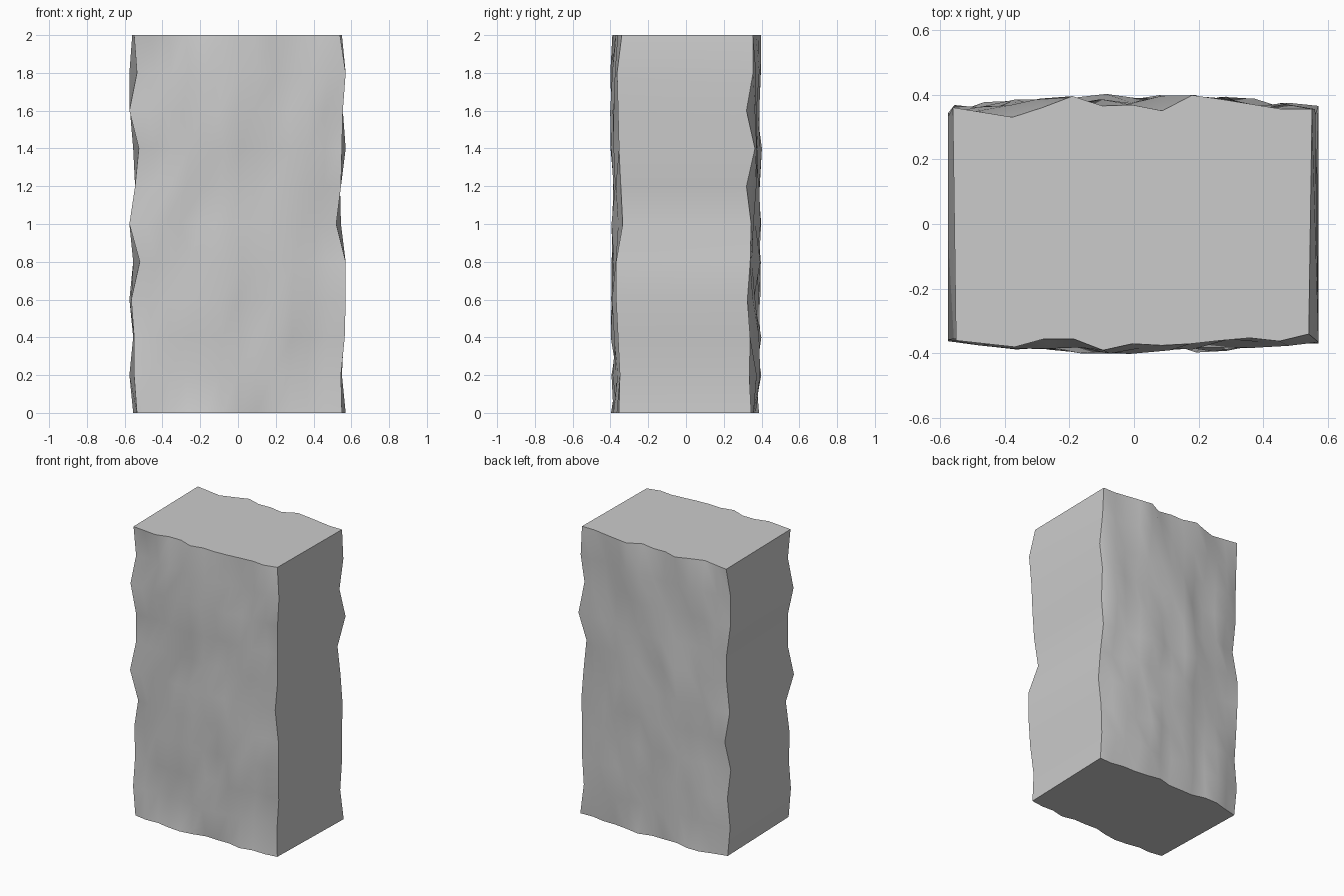
import bpy, bmesh, random

if "Cube" in bpy.data.objects:
    bpy.data.objects.remove(bpy.data.objects["Cube"])

random.seed(4)
ROWS, COLS = 11, 13

# Ragged corner edges, one value per 0.2 of height from the ground up
front_left = [-.535, -.55, -.55, -.565, -.52, -.575, -.545, -.525, -.575, -.535, -.55]
front_right = [.55, .545, .565, .57, .57, .52, .545, .55, .555, .57, .54]
back_left = [-.555, -.575, -.555, -.575, -.555, -.575, -.545, -.555, -.572, -.575, -.56]
back_right = [.57, .55, .56, .57, .565, .545, .54, .57, .555, .56, .55]
right_front_y = [.355, .35, .36, .37, .37, .335, .345, .355, .36, .365, .34]
right_back_y = [.345, .335, .34, .325, .34, .345, .32, .365, .32, .355, .355]
# Top rim depth of both rough faces, left to right
front_rim = [.36, .37, .38, .355, .355, .39, .37, .375, .37, .36, .352, .362, .34]
back_rim = [.36, .345, .33, .36, .395, .365, .368, .35, .398, .385, .37, .355, .355]

bm = bmesh.new()


def rough_face(left, right, right_depth, rim, sign):
    """Grid of vertices with a slight bulge and random chips."""
    grid = []
    for r in range(ROWS):
        row = []
        for c in range(COLS):
            t = c / (COLS - 1)
            x = left[r] + (right[r] - left[r]) * t
            depth = .403 - .11 * x * x - random.uniform(0, .045)
            if c == COLS - 1:
                depth = right_depth[r]
            elif r == ROWS - 1:
                depth = rim[c]
            row.append(bm.verts.new((x, sign * depth, r * .2)))
        grid.append(row)
    return grid


front = rough_face(front_left, front_right, right_front_y, front_rim, -1)
back = rough_face(back_left, back_right, right_back_y, back_rim, 1)

# Rough front and back, then plain sides
for r in range(ROWS - 1):
    for g in (front, back):
        for c in range(COLS - 1):
            bm.faces.new((g[r][c], g[r][c + 1], g[r + 1][c + 1], g[r + 1][c]))
    for c in (0, -1):
        bm.faces.new((front[r][c], back[r][c], back[r + 1][c], front[r + 1][c]))

# Flat top and bottom
for r in (0, -1):
    bm.faces.new(front[r] + back[r][::-1])

bmesh.ops.recalc_face_normals(bm, faces=bm.faces[:])
mesh = bpy.data.meshes.new("stone_block")
bm.to_mesh(mesh)
bm.free()
block = bpy.data.objects.new("stone_block", mesh)
bpy.context.collection.objects.link(block)

# Smooth rock surface, crisp block edges
bpy.context.view_layer.objects.active = block
block.select_set(True)
bpy.ops.object.shade_smooth_by_angle(angle=0.7)
